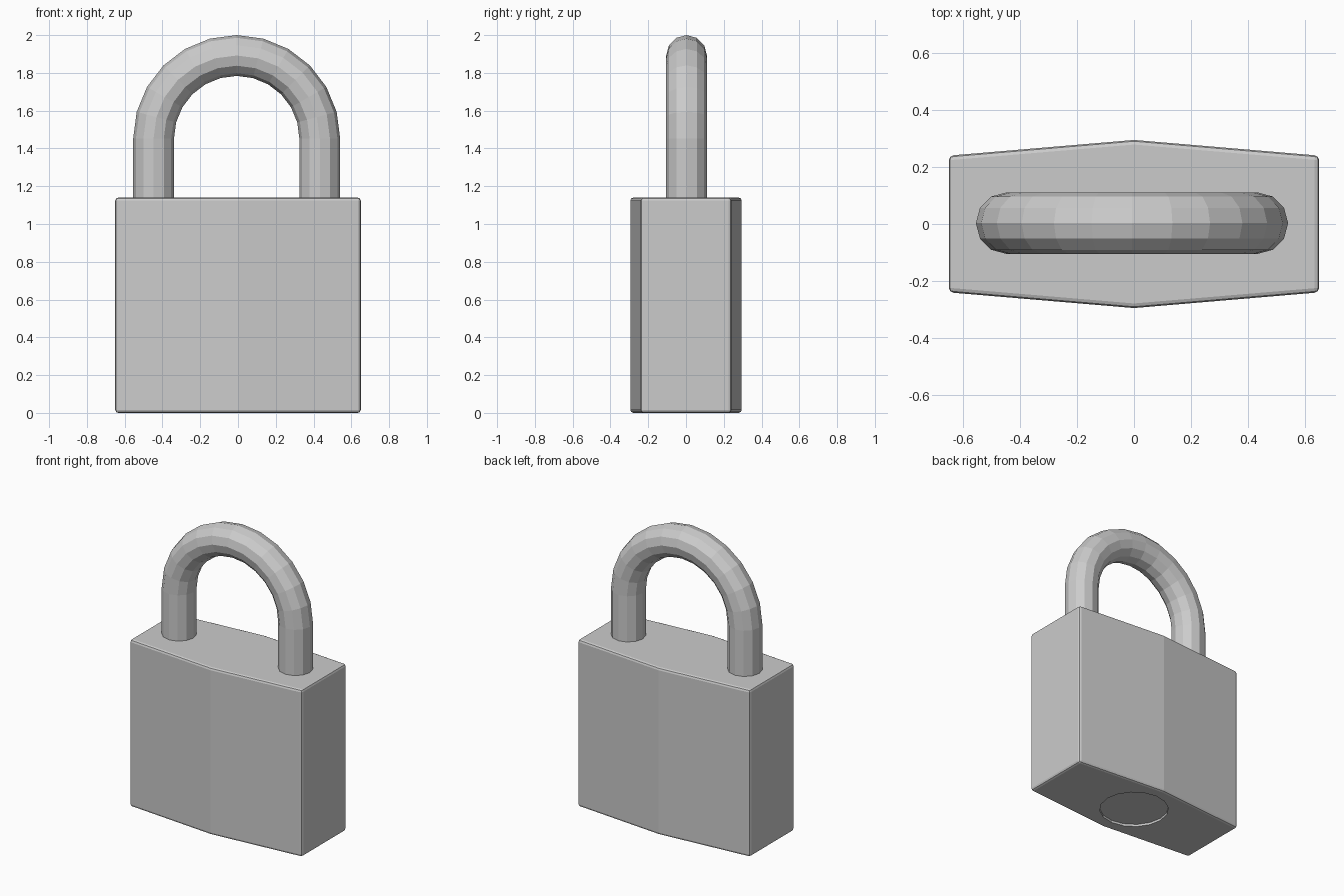
import bpy, bmesh
from math import sin, cos, pi, radians

if "Cube" in bpy.data.objects:
    bpy.data.objects.remove(bpy.data.objects["Cube"])


def make_object(name, bm):
    bmesh.ops.recalc_face_normals(bm, faces=bm.faces[:])
    mesh = bpy.data.meshes.new(name)
    bm.to_mesh(mesh)
    bm.free()
    ob = bpy.data.objects.new(name, mesh)
    bpy.context.collection.objects.link(ob)
    return ob


# Lock body: six-sided outline extruded upward, sharp edges bevelled
HEIGHT = 1.14
outline = [(-0.65, -0.24), (0, -0.295), (0.65, -0.24),
           (0.65, 0.24), (0, 0.295), (-0.65, 0.24)]
bm = bmesh.new()
base = bm.faces.new([bm.verts.new((x, y, 0)) for x, y in outline])
ext = bmesh.ops.extrude_face_region(bm, geom=[base], use_keep_orig=True)
for v in ext["geom"]:
    if isinstance(v, bmesh.types.BMVert):
        v.co.z = HEIGHT
body = make_object("lock_body", bm)
bevel = body.modifiers.new("Bevel", 'BEVEL')
bevel.width = 0.016
bevel.segments = 2
bevel.limit_method = 'ANGLE'
bevel.angle_limit = radians(30)

# Shallow round keyway recess in the underside
bm = bmesh.new()
bmesh.ops.create_cone(bm, cap_ends=True, segments=16, radius1=0.217,
                      radius2=0.217, depth=0.03)
cutter = make_object("keyway_cutter", bm)
cutter.hide_render = True
cutter.hide_viewport = True
cut = body.modifiers.new("Keyway", 'BOOLEAN')
cut.operation = 'DIFFERENCE'
cut.solver = 'EXACT'
cut.object = cutter

# Shackle: 12-sided tube swept up one leg, round the arch and down the other
SIDES, STEPS = 12, 12
CX, CY, CZ = -0.007, 0.003, 1.452
ARCH, TUBE, FOOT = 0.44, 0.108, 1.10
stations = [(0, FOOT - CZ)]
stations += [(pi * i / STEPS, 0) for i in range(STEPS + 1)]
stations += [(pi, FOOT - CZ)]
bm = bmesh.new()
rings = []
for angle, drop in stations:
    ring = []
    for k in range(SIDES):
        t = 2 * pi * k / SIDES
        r = ARCH + TUBE * cos(t)
        ring.append(bm.verts.new((CX + r * cos(angle), CY + TUBE * sin(t),
                                  CZ + r * sin(angle) + drop)))
    rings.append(ring)
for a, b in zip(rings, rings[1:]):
    for k in range(SIDES):
        n = (k + 1) % SIDES
        bm.faces.new((a[k], a[n], b[n], b[k]))
bm.faces.new(rings[0])
bm.faces.new(rings[-1])
make_object("shackle", bm)
